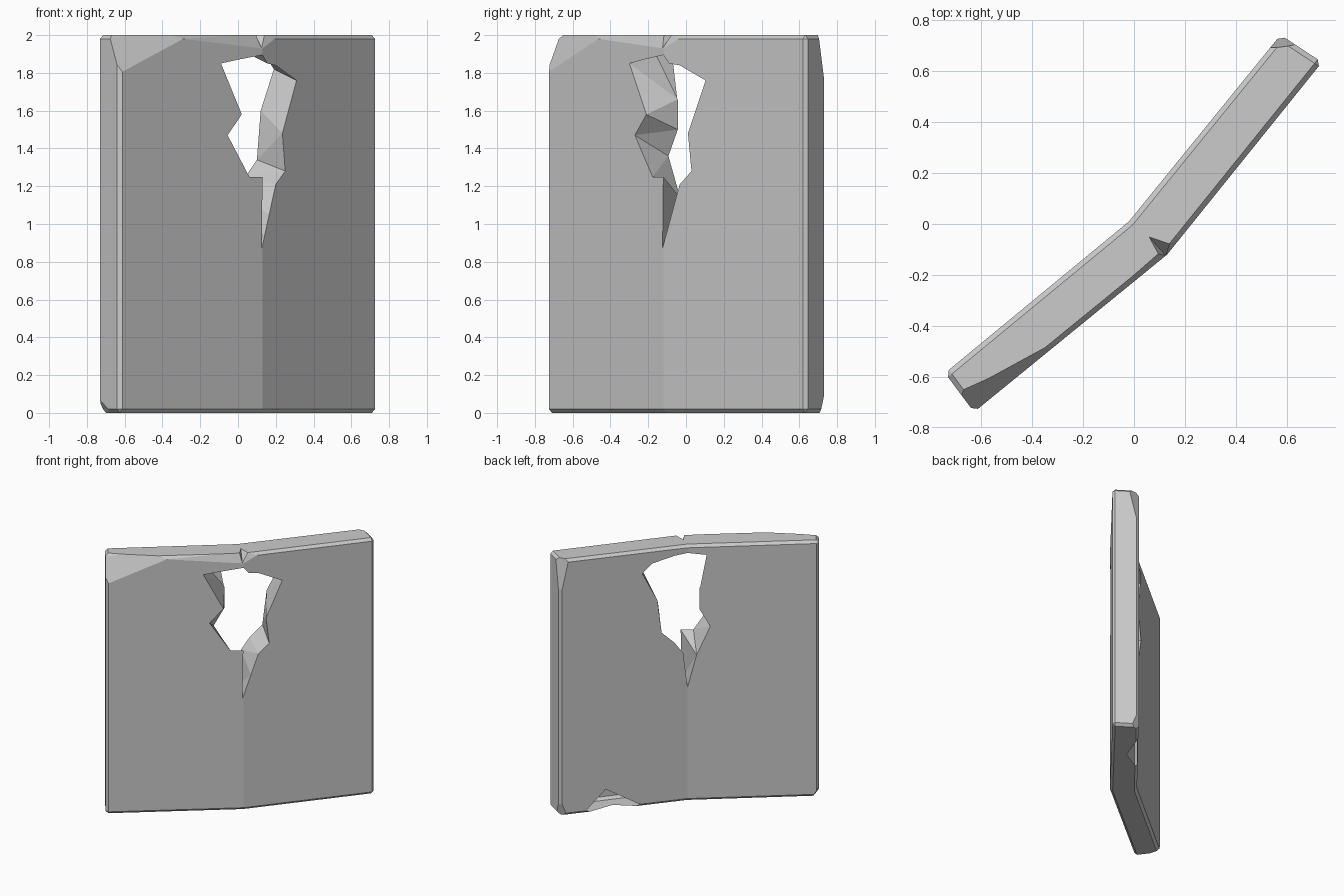
import bpy, bmesh
from mathutils import Vector

if "Cube" in bpy.data.objects:
    bpy.data.objects.remove(bpy.data.objects["Cube"])

# Plan of the bent slab, front side then back side
FRONT = [(-.628, -.738), (.13, -.12), (.738, .635)]
BACK = [(.575, .742), (-.02, .01), (-.742, -.585)]
CENTRE = Vector((.05, -.05, 1))
OUT = Vector((.66, -.75, 0))


def on_side(line, x, z):
    """Point at x, z on the front or back side of the slab."""
    a, m, b = sorted(line)
    p, q = (a, m) if x < m[0] else (m, b)
    return Vector((x, p[1] + (x - p[0]) * (q[1] - p[1]) / (q[0] - p[0]), z))


def make_object(name, bm):
    bmesh.ops.recalc_face_normals(bm, faces=bm.faces)
    me = bpy.data.meshes.new(name)
    bm.to_mesh(me)
    bm.free()
    ob = bpy.data.objects.new(name, me)
    bpy.context.collection.objects.link(ob)
    return ob


def chip(bm, *pts):
    """Slice a corner or edge away along a plane."""
    a, b, c = map(Vector, pts)
    n = (b - a).cross(c - a).normalized()
    if n.dot(a - CENTRE) < 0:
        n = -n
    r = bmesh.ops.bisect_plane(bm, geom=bm.verts[:] + bm.edges[:] + bm.faces[:],
                               plane_co=a, plane_no=n, clear_outer=True)
    edges = [e for e in r['geom_cut'] if isinstance(e, bmesh.types.BMEdge)]
    bmesh.ops.holes_fill(bm, edges=edges, sides=0)


def cut(target, name, bm):
    tool = make_object(name, bm)
    tool.hide_render = True
    tool.hide_viewport = True
    tool.display_type = 'WIRE'
    mod = target.modifiers.new(name, 'BOOLEAN')
    mod.operation = 'DIFFERENCE'
    mod.solver = 'EXACT'
    mod.object = tool


def hull(pts):
    bm = bmesh.new()
    for p in pts:
        bm.verts.new(p)
    bmesh.ops.convex_hull(bm, input=bm.verts[:])
    return bm


# Bent slab with worn rims
bm = bmesh.new()
base = bm.faces.new([bm.verts.new((x, y, 0)) for x, y in FRONT + BACK])
top = bmesh.ops.extrude_face_region(bm, geom=[base])['geom']
bmesh.ops.translate(bm, vec=(0, 0, 2), verts=[v for v in top if isinstance(v, bmesh.types.BMVert)])
bmesh.ops.recalc_face_normals(bm, faces=bm.faces)
bends = (FRONT[1][0], BACK[1][0])
rims = [e for e in bm.edges
        if not any(all(abs(v.co.x - x) < 1e-4 for v in e.verts) for x in bends)]
bmesh.ops.bevel(bm, geom=rims, offset=.02, segments=1, affect='EDGES')

# Chipped corners and top front edge
chip(bm, (-.625, -.725, 1.82), (-.67, -.66, 2), (-.56, -.60, 2))
chip(bm, (-.55, -.673, 1.92), (-.58, -.61, 2), (-.38, -.52, 2))
chip(bm, (-.35, -.51, 1.99), (0, -.226, 1.945), (0, -.2, 2))
chip(bm, (.57, .735, 1.72), (.54, .69, 2), (.62, .70, 2))
chip(bm, (.57, .735, .12), (.55, .70, 0), (.61, .71, 0))
chip(bm, (-.735, -.59, .07), (-.705, -.555, 0), (-.675, -.66, 0))
wall = make_object("broken_wall", bm)

# Ragged hole: x, z outlines on the front and back sides, lofted through the wall
hole_front = [(.31, 1.76), (.235, 1.48), (.25, 1.28), (.20, 1.21), (.165, 1.05),
              (.125, .87), (.13, 1.25), (.06, 1.25), (-.055, 1.47), (.02, 1.58),
              (-.09, 1.85), (0, 1.87), (.13, 1.895), (.155, 1.85), (.20, 1.84)]
hole_back = [(.19, 1.82), (.12, 1.60), (.10, 1.34), (.04, 1.25), (0, 1.16),
             (-.02, .89), (-.07, 1.14), (-.145, 1.36), (-.085, 1.5), (-.085, 1.66),
             (-.245, 1.93), (-.125, 1.92), (-.02, 1.94), (.04, 1.93), (.145, 1.89)]
f = [on_side(FRONT, x, z) for x, z in hole_front]
b = [on_side(BACK, x, z) for x, z in hole_back]
bm = bmesh.new()
rings = [[bm.verts.new(p) for p in ring] for ring in
         ([p + OUT * .1 for p in f], f, b, [p - OUT * .1 for p in b])]
for r0, r1 in zip(rings, rings[1:]):
    for i in range(len(r0)):
        j = (i + 1) % len(r0)
        bm.faces.new((r0[i], r0[j], r1[j], r1[i]))
bm.faces.new(rings[0])
bm.faces.new(rings[-1])
bmesh.ops.triangulate(bm, faces=bm.faces[:])
cut(wall, "hole_cutter", bm)

# Small notch on the top at the bend, and a chip under the back edge
cut(wall, "notch_cutter", hull([(.05, -.04, 2.01), (.15, -.06, 2.03), (.08, -.11, 2.03),
                                (.16, -.16, 2.03), (.13, -.13, 1.925)]))
cut(wall, "base_chip_cutter", hull([on_side(BACK, .36, .17), on_side(BACK, .52, -.01) - OUT * .03,
                                    on_side(BACK, .12, -.01) - OUT * .03,
                                    on_side(BACK, .33, .06) - OUT * .05,
                                    on_side(BACK, .32, -.01) + OUT * .09]))
